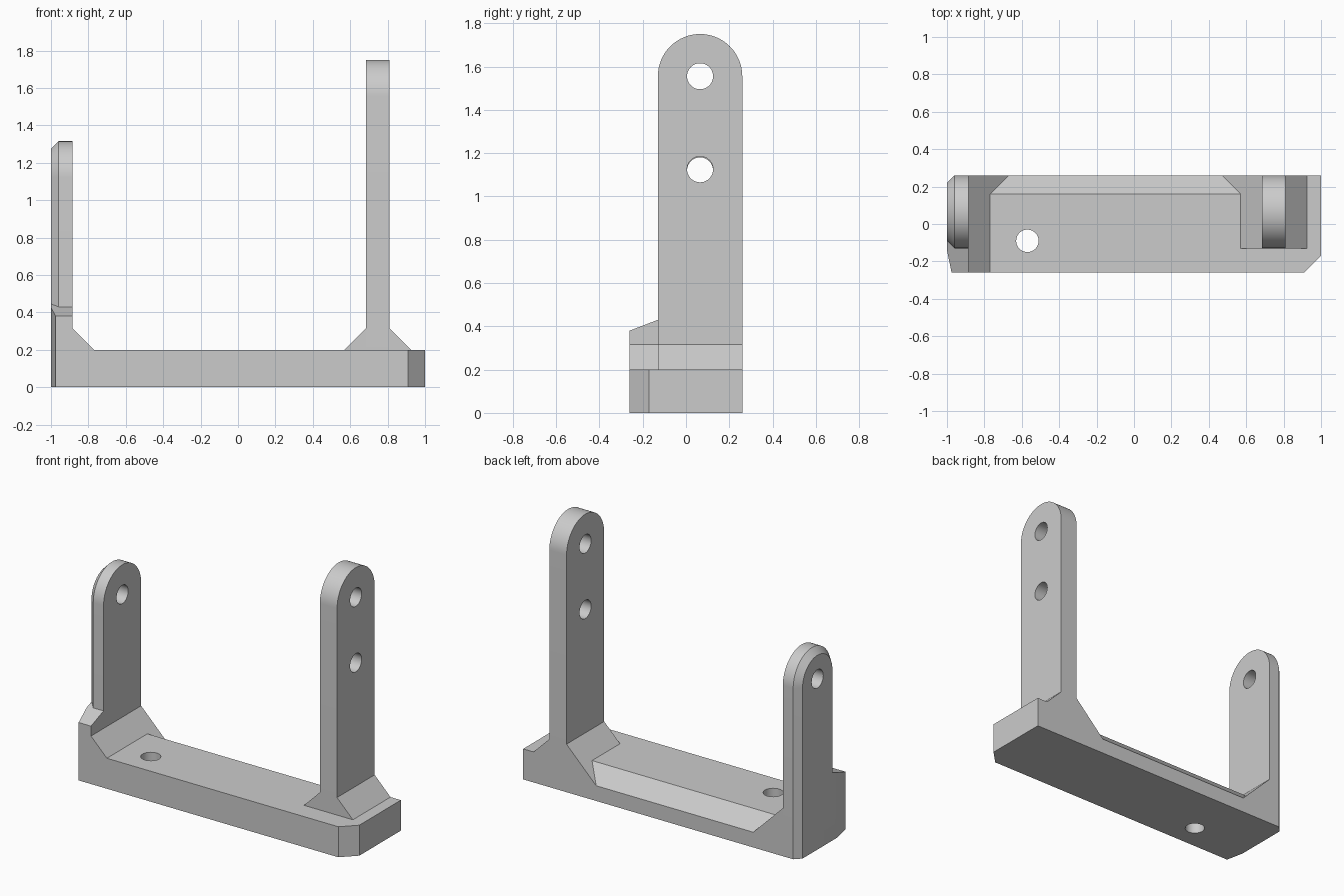
import bpy, bmesh, math
from mathutils import Vector

if "Cube" in bpy.data.objects:
    bpy.data.objects.remove(bpy.data.objects["Cube"], do_unlink=True)

grey = bpy.data.materials.new("light_grey")
grey.use_nodes = True
grey.diffuse_color = (0.6, 0.6, 0.6, 1)
grey.node_tree.nodes["Principled BSDF"].inputs["Base Color"].default_value = (0.6, 0.6, 0.6, 1)

FRONT, BACK = -0.26, 0.26
ARM_Y, ARM_R, TOP = 0.065, 0.195, 0.2   # arm centre, half width, base top


def loft(name, rings):
    """Solid skinned through matching point rings, capped at both ends."""
    bm = bmesh.new()
    loops = [[bm.verts.new(p) for p in ring] for ring in rings]
    n = len(loops[0])
    for a, b in zip(loops, loops[1:]):
        for i in range(n):
            j = (i + 1) % n
            bm.faces.new((a[i], a[j], b[j], b[i]))
    bm.faces.new(loops[0])
    bm.faces.new(loops[-1])
    bmesh.ops.recalc_face_normals(bm, faces=bm.faces)
    mesh = bpy.data.meshes.new(name)
    bm.to_mesh(mesh)
    bm.free()
    mesh.materials.append(grey)
    obj = bpy.data.objects.new(name, mesh)
    bpy.context.collection.objects.link(obj)
    return obj


def arch(x, radius, centre_z, bottom=0.1, steps=32):
    """Round-topped outline in the plane at x."""
    arc = [(x, ARM_Y + radius * math.cos(math.pi * i / steps),
            centre_z + radius * math.sin(math.pi * i / steps)) for i in range(steps + 1)]
    return [(x, ARM_Y - radius, bottom)] + [(x, ARM_Y + radius, bottom)] + arc


def along_y(name, outline, y0, y1):
    return loft(name, [[(x, y, z) for x, z in outline] for y in (y0, y1)])


def rod(centre, axis, half_length, radius=0.06):
    """Cylindrical drill for through holes."""
    centre, axis = Vector(centre), Vector(axis)
    u = axis.orthogonal().normalized()
    v = axis.cross(u)
    angles = [math.tau * i / 40 for i in range(40)]
    return loft("drill", [[centre + axis * s + radius * (u * math.cos(a) + v * math.sin(a))
                           for a in angles] for s in (-half_length, half_length)])


def cut(obj, cutter):
    """Subtract the cutter for good and discard it."""
    cutter.hide_render = True
    mod = obj.modifiers.new("cut", "BOOLEAN")
    mod.operation, mod.solver, mod.object = "DIFFERENCE", "EXACT", cutter
    graph = bpy.context.evaluated_depsgraph_get()
    mesh = bpy.data.meshes.new_from_object(obj.evaluated_get(graph))
    obj.modifiers.clear()
    obj.data = mesh
    bpy.data.objects.remove(cutter, do_unlink=True)


# Base plate with three clipped corners
plan = [(-0.975, FRONT), (0.91, FRONT), (1, -0.17), (1, BACK),
        (-0.96, BACK), (-1, 0.22), (-1, -0.14)]
base = loft("base_plate", [[(x, y, z) for x, y in plan] for z in (0, TOP)])

# Sloped relief along the rear top edge, with slanted ends
e = 0.02
relief = loft("relief", [
    [(s * 0.67 - 0.10 - s * k, BACK - 0.1 - e, TOP + e),
     (s * 0.67 - 0.10 - s * k, BACK + e, TOP + e),
     (s * (0.57 - e) - 0.10, BACK + e, TOP - 0.1 - e)]
    for s in (-1, 1) for k in (-e,)])
cut(base, relief)
cut(base, rod((-0.57, -0.09, 0.1), (0, 0, 1), 0.3))

# Short arm, bevelled around its outer face
short_z = 1.12
short_arm = loft("short_arm", [arch(-0.885, ARM_R, short_z), arch(-0.96, ARM_R, short_z),
                               arch(-1, ARM_R - 0.04, short_z)])
cut(short_arm, rod((-0.95, ARM_Y, short_z), (1, 0, 0), 0.3))

# Block in front of the short arm, with a sloping top
block_plan = [(-0.975, FRONT), (-0.885, FRONT), (-0.885, -0.09), (-1, -0.09), (-1, -0.14)]
loft("short_arm_block", [[(x, y, 0.1) for x, y in block_plan],
                         [(x, y, 0.38 + 0.385 * (y - FRONT)) for x, y in block_plan]])

# Gusset inside the short arm
along_y("short_arm_gusset", [(-0.93, 0.15), (-0.77, 0.15), (-0.77, TOP),
                             (-0.885, 0.315), (-0.93, 0.315)], FRONT, BACK)

# Tall arm with two holes
tall_z = 1.555
tall_arm = loft("tall_arm", [arch(0.685, ARM_R, tall_z), arch(0.81, ARM_R, tall_z)])
for z in (tall_z, 1.125):
    cut(tall_arm, rod((0.75, ARM_Y, z), (1, 0, 0), 0.3))

# Gussets on both sides of the tall arm
along_y("tall_arm_gusset", [(0.57, 0.15), (0.925, 0.15), (0.925, TOP), (0.81, 0.315),
                            (0.685, 0.315), (0.57, TOP)], ARM_Y - ARM_R, BACK)

# Smooth the round surfaces, keep the edges crisp
for obj in bpy.context.collection.objects:
    if obj.type == "MESH" and grey.name in obj.data.materials:
        bpy.ops.object.select_all(action="DESELECT")
        obj.select_set(True)
        bpy.context.view_layer.objects.active = obj
        bpy.ops.object.shade_smooth_by_angle(angle=math.radians(30))
